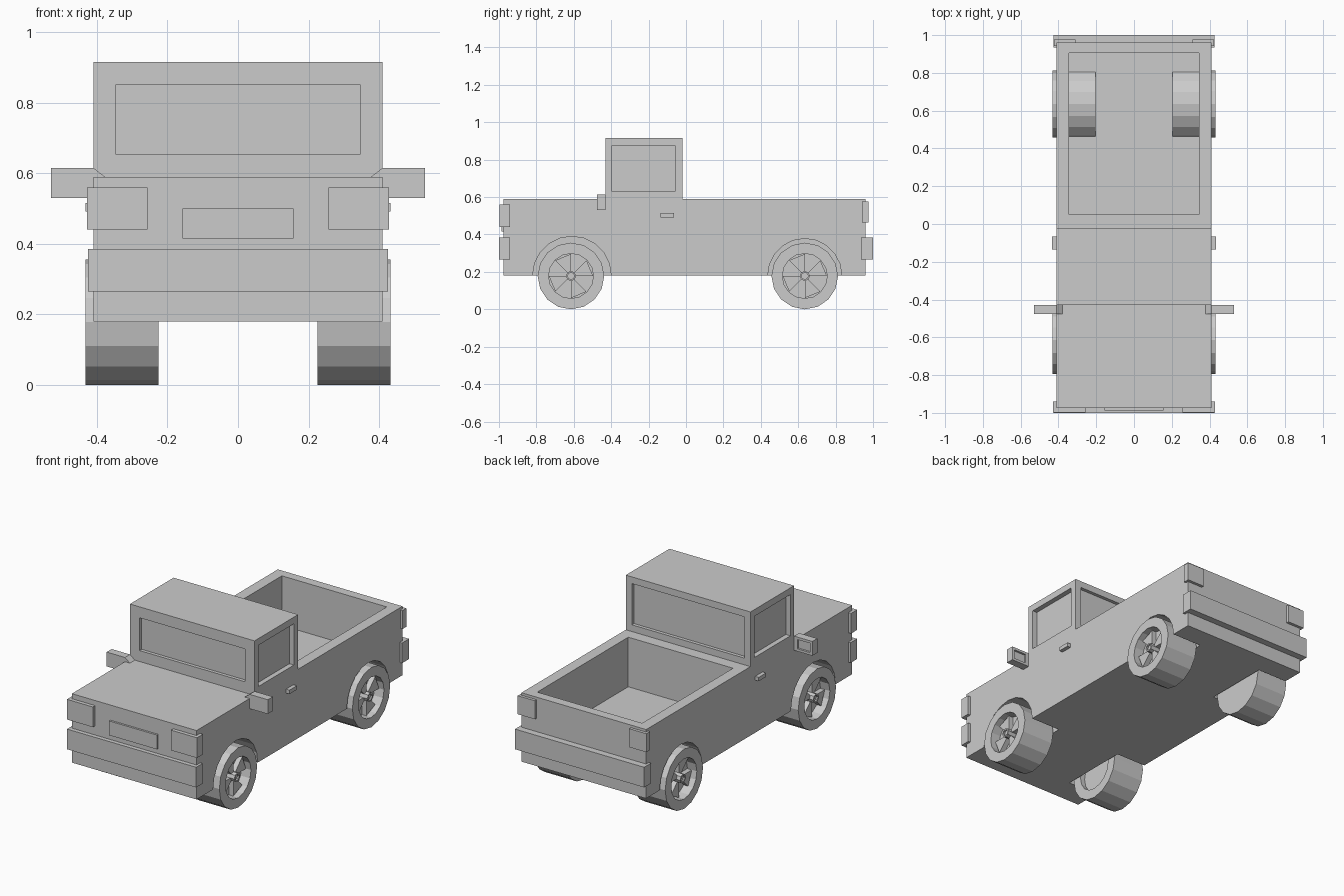
import bpy, bmesh, math

if "Cube" in bpy.data.objects:
    bpy.data.objects.remove(bpy.data.objects["Cube"])

grey = bpy.data.materials.new("light grey")
grey.diffuse_color = (0.6, 0.6, 0.6, 1)
grey.use_nodes = True
grey.node_tree.nodes["Principled BSDF"].inputs["Base Color"].default_value = grey.diffuse_color


def finish(name, bm):
    bmesh.ops.remove_doubles(bm, verts=bm.verts, dist=1e-5)
    bmesh.ops.recalc_face_normals(bm, faces=bm.faces)
    mesh = bpy.data.meshes.new(name)
    bm.to_mesh(mesh)
    bm.free()
    mesh.materials.append(grey)
    obj = bpy.data.objects.new(name, mesh)
    bpy.context.collection.objects.link(obj)
    return obj


def prism(name, pts, a, b, axis="x"):
    """Extrude a (y, z) profile along x, or an (x, z) profile along y."""
    bm = bmesh.new()
    put = (lambda p, t: (t, p[0], p[1])) if axis == "x" else (lambda p, t: (p[0], t, p[1]))
    lo = [bm.verts.new(put(p, a)) for p in pts]
    hi = [bm.verts.new(put(p, b)) for p in pts]
    bm.faces.new(lo)
    bm.faces.new(hi)
    n = len(pts)
    for i in range(n):
        j = (i + 1) % n
        bm.faces.new((lo[i], lo[j], hi[j], hi[i]))
    return finish(name, bm)


def box(name, x0, x1, y0, y1, z0, z1):
    return prism(name, [(y0, z0), (y1, z0), (y1, z1), (y0, z1)], x0, x1)


def side_box(name, s, x0, x1, *rest):
    return box(name, *sorted((s * x0, s * x1)), *rest)


def boolean(target, tool, op="DIFFERENCE"):
    mod = target.modifiers.new("cut", "BOOLEAN")
    mod.operation, mod.solver, mod.object = op, "EXACT", tool
    bpy.context.view_layer.objects.active = target
    bpy.ops.object.modifier_apply(modifier=mod.name)
    bpy.data.objects.remove(tool)


def arch(yc, r, bottom):
    """Half-round wheel arch profile."""
    pts = [(yc + r * math.cos(math.pi * i / 10), 0.18 + r * math.sin(math.pi * i / 10))
           for i in range(11)]
    return pts + ([(yc - r, bottom), (yc + r, bottom)] if bottom < 0.18 else [])


def lathe(name, profile, yc, zc, sides=16):
    """Revolve (radius, x) points around an axle."""
    bm = bmesh.new()
    rings = []
    for r, x in profile:
        if r == 0:
            rings.append([bm.verts.new((x, yc, zc))] * sides)
        else:
            rings.append([bm.verts.new((x, yc + r * math.sin(2 * math.pi * i / sides),
                                        zc + r * math.cos(2 * math.pi * i / sides)))
                          for i in range(sides)])
    for p, q in zip(rings, rings[1:]):
        for i in range(sides):
            j = (i + 1) % sides
            bm.faces.new(list(dict.fromkeys((p[i], p[j], q[j], q[i]))))
    return finish(name, bm)


# Body and cab from one side profile
body = prism("body", [(-0.975, 0.18), (0.96, 0.18), (0.96, 0.59), (-0.02, 0.59),
                      (-0.02, 0.915), (-0.43, 0.915), (-0.43, 0.59), (-0.975, 0.59)],
             -0.41, 0.41)

# Load bed
boolean(body, box("bed_cut", -0.345, 0.345, 0.05, 0.905, 0.295, 0.8))

# Recessed front and rear windows
boolean(body, box("windshield_cut", -0.347, 0.347, -0.5, -0.41, 0.655, 0.85))
boolean(body, box("rear_window_cut", -0.37, 0.37, -0.04, 0.1, 0.63, 0.875))

for s in (-1, 1):
    # Side windows, wheel housings in the bed, wheel arches
    boolean(body, side_box("side_window_cut", s, 0.38, 0.5, -0.395, -0.06, 0.63, 0.875))
    boolean(body, prism("housing", arch(0.635, 0.207, 0.18), s * 0.205, s * 0.38), "UNION")
    boolean(body, prism("rear_arch_cut", arch(0.635, 0.198, 0.1), s * 0.215, s * 0.5))
    boolean(body, prism("front_arch_cut", arch(-0.61, 0.21, 0.1), s * 0.215, s * 0.5))

# Bumpers and grille
box("front_bumper", -0.425, 0.425, -1.0, -0.94, 0.265, 0.385)
box("rear_bumper", -0.425, 0.425, 0.935, 1.0, 0.265, 0.385)
box("grille", -0.157, 0.157, -0.987, -0.96, 0.415, 0.5)

for s, side in ((-1, "left"), (1, "right")):
    # Lights and door handle
    side_box(side + "_headlight", s, 0.257, 0.428, -0.997, -0.94, 0.44, 0.56)
    side_box(side + "_tail_light", s, 0.31, 0.423, 0.942, 0.977, 0.465, 0.575)
    side_box(side + "_door_handle", s, 0.4, 0.433, -0.135, -0.065, 0.492, 0.515)

    # Mirror with a sloped foot and a recessed glass facing back
    outline = [(0.375, 0.588), (0.41, 0.615), (0.53, 0.615), (0.53, 0.53), (0.4, 0.53)]
    mirror = prism(side + "_mirror", [(s * x, z) for x, z in outline], -0.477, -0.43, "y")
    boolean(mirror, side_box("glass_cut", s, 0.432, 0.515, -0.442, -0.4, 0.545, 0.6))

    # Wheels: tyre with dished rim, wedge spokes and hub
    for end, yc, inner in (("front", -0.615, 0.03), ("rear", 0.635, 0.0)):
        tag = side + "_" + end
        xi, xo, dish, zc = 0.225, 0.432, 0.37, 0.178
        ring = [(0, xi + inner), (0.12, xi + inner), (0.12, xi), (0.178, xi),
                (0.178, xo), (0.12, xo), (0.12, dish), (0, dish)]
        lathe(tag + "_wheel", [(r, s * x) for r, x in ring], yc, zc)
        for k in range(4):
            a0, a1 = math.radians(90 * k), math.radians(90 * k + 45)
            wedge = [(yc + r * math.cos(a), zc + r * math.sin(a))
                     for r, a in ((0.015, a0), (0.118, a0), (0.118, a1), (0.015, a1))]
            prism(f"{tag}_spoke_{k + 1}", wedge, s * (dish - 0.005), s * (dish + 0.03))
        hub = [(0, dish - 0.005), (0.027, dish - 0.005), (0.027, 0.425),
               (0.018, 0.425), (0.018, 0.415), (0, 0.415)]
        lathe(tag + "_hub", [(r, s * x) for r, x in hub], yc, zc, 8)
